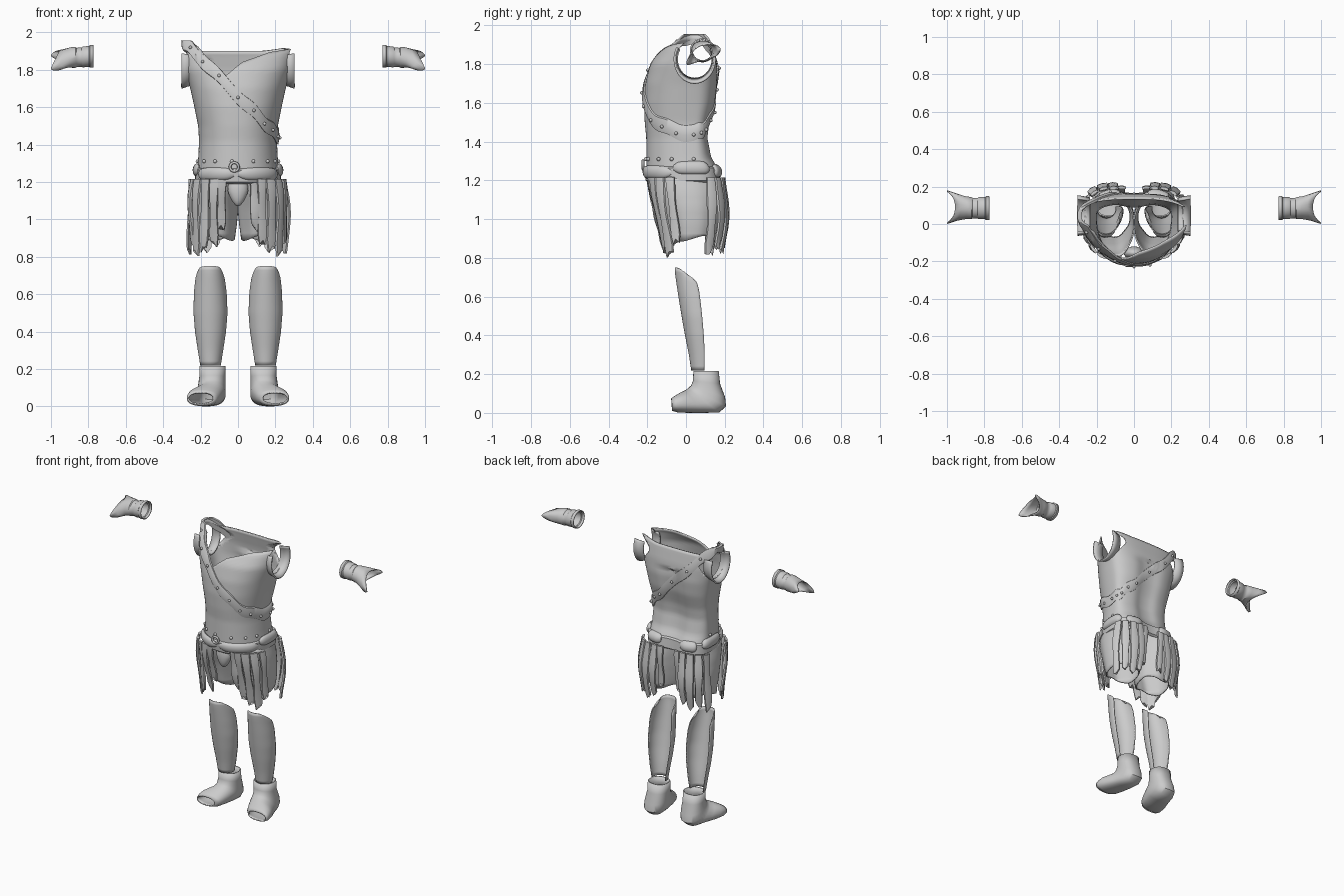
import bpy, bmesh, math, random
from mathutils import Vector

if "Cube" in bpy.data.objects:
    bpy.data.objects.remove(bpy.data.objects["Cube"])
random.seed(4)
grey = bpy.data.materials.new("plain_grey")
grey.diffuse_color = (0.6, 0.6, 0.6, 1)
grey.use_nodes = True
grey.node_tree.nodes["Principled BSDF"].inputs["Base Color"].default_value = grey.diffuse_color


def finish(name, bm, solid=0.0, angle=40):
    bmesh.ops.recalc_face_normals(bm, faces=bm.faces)
    me = bpy.data.meshes.new(name)
    bm.to_mesh(me)
    bm.free()
    ob = bpy.data.objects.new(name, me)
    bpy.context.collection.objects.link(ob)
    me.materials.append(grey)
    if solid:
        m = ob.modifiers.new("thickness", 'SOLIDIFY')
        m.thickness = solid
        m.offset = 0
    bpy.ops.object.select_all(action='DESELECT')
    ob.select_set(True)
    bpy.context.view_layer.objects.active = ob
    bpy.ops.object.shade_smooth_by_angle(angle=math.radians(angle))
    return ob


def loft(name, rings, closed=True, loop=False, solid=0.0, caps=False, bm=None):
    own = bm is None
    bm = bm or bmesh.new()
    rows = [[bm.verts.new(p) for p in r] for r in rings]
    n = len(rows[0])
    for i in range(len(rows) - (0 if loop else 1)):
        a, b = rows[i], rows[(i + 1) % len(rows)]
        for j in range(n if closed else n - 1):
            k = (j + 1) % n
            bm.faces.new((a[j], a[k], b[k], b[j]))
    if caps:
        bm.faces.new(rows[0])
        bm.faces.new(rows[-1])
    return finish(name, bm, solid) if own else None


def lerp_keys(keys, t):
    if t <= keys[0][0]:
        return keys[0][1:]
    for a, b in zip(keys, keys[1:]):
        if t <= b[0]:
            f = (t - a[0]) / (b[0] - a[0])
            return tuple(p + (q - p) * f for p, q in zip(a[1:], b[1:]))
    return keys[-1][1:]


def spow(v, e):
    return math.copysign(abs(v) ** e, v)


# torso profile: height, half width, front y, back y
BODY = [(1.20, .215, -.195, .17), (1.26, .213, -.20, .165), (1.32, .208, -.20, .13),
        (1.42, .203, -.20, .11), (1.50, .208, -.208, .12), (1.60, .228, -.212, .15),
        (1.70, .25, -.205, .162), (1.80, .28, -.18, .155), (1.88, .292, -.125, .14), (1.96, .285, -.03, .12)]
NECK = [(-.28, 1.95), (-.2, 1.92), (-.13, 1.84), (-.09, 1.775), (-.05, 1.77), (.02, 1.84), (.15, 1.89), (.28, 1.91)]
BACK = [(-.28, 1.95), (-.2, 1.90), (.1, 1.90), (.22, 1.915), (.28, 1.91)]


def body(t, z, off=0.0):
    w, f, b = lerp_keys(BODY, z)
    c, s = math.cos(t), math.sin(t)
    mid = .04
    e = .9 if s < 0 else .72
    depth = (mid - f) if s < 0 else (b - mid)
    y = mid + spow(s, e) * (depth + off)
    if s > 0 and z < 1.75:     # spine groove
        y -= .018 * math.exp(-(c / .22) ** 2)
    return Vector((spow(c, e) * (w + off), y, z))


# tunic with open neckline and round armholes
N = 96
rings = []
for i in range(37):
    ring = []
    for j in range(N):
        t = 2 * math.pi * j / N
        top = lerp_keys(NECK if math.sin(t) < 0 else BACK, .285 * math.cos(t))[0]
        ring.append(body(t, 1.2 + (top - 1.2) * i / 36))
    rings.append(ring)
tunic = loft("tunic", rings, solid=.01)


def arm_ring(x, ry, rz, n=40):
    return [(x, .045 + ry * math.cos(2 * math.pi * k / n), 1.825 + rz * math.sin(2 * math.pi * k / n)) for k in range(n)]


cutter = loft("armhole_cutter", [arm_ring(-.6, .095, .1), arm_ring(.6, .095, .1)], caps=True)
cut = tunic.modifiers.new("armholes", 'BOOLEAN')
cut.operation = 'DIFFERENCE'
cut.object = cutter
cut.solver = 'EXACT'
bpy.context.view_layer.objects.active = tunic
for m in [m.name for m in tunic.modifiers if m.type in ('SOLIDIFY', 'BOOLEAN')]:
    tunic.modifiers.move(tunic.modifiers.find(m), [x for x in range(len(tunic.modifiers))][0 if m == "thickness" else 1])
for m in ("thickness", "armholes"):
    bpy.ops.object.modifier_apply(modifier=m)
bpy.data.objects.remove(cutter)
for s, side in ((-1, "right"), (1, "left")):
    # short sleeve hem, lower part of the armhole only
    arc = [[(s * x, .045 + ry * math.cos(a), 1.825 + rz * math.sin(a))
            for a in [math.radians(150 + 240 * k / 30) for k in range(31)]]
           for x, ry, rz in ((.235, .092, .1), (.275, .1, .112), (.302, .104, .122))]
    loft(side + "_sleeve_hem", arc, closed=False, solid=.01)


def rivets(name, pts, r=.009):
    bm = bmesh.new()
    for p in pts:
        new = bmesh.ops.create_uvsphere(bm, u_segments=10, v_segments=6, radius=r)
        bmesh.ops.translate(bm, verts=new["verts"], vec=p)
    finish(name, bm)


# diagonal shoulder strap wrapping the torso
def strap_point(t, d, off):
    z = 1.65
    for _ in range(40):
        x = body(t, z, off).x
        wob = .008 * math.sin(9 * t)
        z = .5 * z + .5 * min(1.955, 1.66 - 1.0 * x + d + wob)
    return body(t, z, off)


strap = [[strap_point(2 * math.pi * j / 120, d, o)
          for d, o in ((-.042, 0), (-.04, .012), (0, .018), (.04, .012), (.042, 0))] for j in range(120)]
loft("shoulder_strap", strap, loop=True)
rivets("strap_rivets", [strap_point(math.radians(a), 0, .02) for a in range(0, 360, 18) if not 140 < a < 215])


# belt: band, padded rolls, rivets and ring buckle
def pad(name, a0, a1, z, h, thick):
    rows = []
    for i in range(17):
        f = i / 16
        k = max(.15, (1 - abs(2 * f - 1) ** 5)) ** .5
        t = math.radians(a0 + (a1 - a0) * f)
        rows.append([body(t, z + h * k * math.sin(q), .012 + thick * k * math.cos(q))
                     for q in [2 * math.pi * m / 12 for m in range(12)]])
    loft(name, rows, caps=True)


loft("belt_band", [[body(2 * math.pi * j / N, z, o) for j in range(N)]
                   for z, o in ((1.19, 0), (1.2, .014), (1.265, .016), (1.275, 0))])
for i, (a, b, z) in enumerate(((205, 266, 1.242), (270, 335, 1.242), (338, 388, 1.265), (152, 202, 1.265),
                               (42, 78, 1.25), (102, 138, 1.25))):
    pad("belt_roll_%d" % i, a, b, z, .034, .018)
rivets("belt_rivets", [body(math.radians(a), 1.31, .008) for a in (215, 238, 263, 290, 315, 335, 0, 180)], .01)
bpy.ops.mesh.primitive_torus_add(location=(-.02, -.222, 1.28), rotation=(math.pi / 2, 0, 0),
                                 major_radius=.023, minor_radius=.007, major_segments=24, minor_segments=8)
bpy.context.object.name = "buckle_ring"
bpy.context.object.data.materials.append(grey)
bpy.ops.object.shade_smooth()

# hanging cloth knot at the front
bm = bmesh.new()
bmesh.ops.create_uvsphere(bm, u_segments=20, v_segments=14, radius=1)
for v in bm.verts:
    taper = 1 if v.co.z > 0 else 1 + .35 * v.co.z
    v.co = (v.co.x * .055 * taper, -.155 + v.co.y * .035, 1.155 + v.co.z * .085)
finish("front_knot", bm)

# per side parts
for s, side in ((-1, "right"), (1, "left")):
    # shorts leg: height, centre x, half width, front y, back y
    LEG = [(.90, .128, .108, -.075, .15), (.98, .127, .118, -.095, .165), (1.06, .124, .122, -.12, .175),
           (1.14, .118, .118, -.155, .18), (1.22, .108, .107, -.175, .165)]
    rows = []
    for i in range(13):
        z = .90 + .32 * i / 12
        cx, w, f, b = lerp_keys(LEG, z)
        rows.append([(s * (cx + w * math.cos(q)), (f + b) / 2 + (b - f) / 2 * math.sin(q) + .004 * math.sin(7 * q),
                      z + (.015 * math.sin(3 * q) if i == 0 else 0))
                     for q in [2 * math.pi * k / 40 for k in range(40)]])
    loft(side + "_shorts_leg", rows, solid=.008)

    # ragged strips: top x, top y, bottom x, bottom y, width, bottom z, facing angle
    strips = ((.085, -.185, .09, -.13, .045, .95, -85), (.125, -.18, .13, -.115, .045, .87, -75),
              (.17, -.165, .18, -.105, .05, .84, -60), (.21, -.13, .225, -.085, .05, .82, -40),
              (.238, -.08, .25, -.05, .045, .88, -20),
              (.245, .13, .255, .12, .05, .83, 25), (.215, .17, .215, .165, .05, .86, 55),
              (.165, .195, .165, .185, .055, .84, 75), (.11, .2, .115, .19, .05, .87, 88),
              (.065, .185, .07, .175, .04, .93, 95))
    bm = bmesh.new()
    for x0, y0, x1, y1, w, zb, ang in strips:
        tang = Vector((-math.sin(math.radians(ang)), math.cos(math.radians(ang)), 0))
        out = Vector((math.cos(math.radians(ang)), math.sin(math.radians(ang)), 0))
        rows = []
        ph = random.uniform(0, 6)
        for i in range(9):
            f = i / 8
            c = Vector((x0 + (x1 - x0) * f, y0 + (y1 - y0) * f, 1.215 + (zb - 1.215) * f))
            c += out * (.008 * math.sin(5 * f + ph) + .012 * math.sin(math.pi * f))
            ww = w * (.5 + .07 * math.sin(8 * f + ph)) * (.75 if i == 8 else 1)
            row = []
            for u, o in ((-1, -.005), (-.9, .006), (0, .011), (.9, .006), (1, -.005), (0, -.006)):
                p = c + tang * ww * u + out * o
                if i == 8:
                    p.z += .02 * math.sin(ph + 2 * u)
                row.append((s * p.x, p.y, p.z))
            rows.append(row)
        loft("", rows, caps=True, bm=bm)
    finish(side + "_skirt_strips", bm)

    # shin guard: height, centre x, half width, front y, rear edge y
    SHIN = [(.22, .147, .052, .03, .085), (.3, .147, .065, .018, .085), (.4, .147, .08, -.002, .078),
            (.5, .147, .088, -.02, .068), (.6, .148, .085, -.036, .056), (.68, .149, .078, -.048, .045),
            (.72, .15, .073, -.054, .035), (.75, .15, .06, -.055, .0)]
    rows = []
    for i in range(25):
        z = .22 + .53 * i / 24
        cx, w, f, b = lerp_keys(SHIN, z)
        row = []
        for k in range(29):
            q = math.radians(-190 + 200 * k / 28)
            drop = .05 * max(0, (z - .62) / .13) * max(0, 1 + math.sin(q)) ** 2
            row.append((s * (cx + w * math.cos(q)), b + (b - f) * math.sin(q), z - drop * .7))
        rows.append(row)
    loft(side + "_shin_guard", rows, closed=False, solid=.006)

    # open toed boot: instep y z, sole y z, half width, centre x
    FOOT = ((.042, .215, .165, .215, .066, .137), (.04, .165, .172, .15, .066, .137), (.03, .14, .198, .08, .07, .14),
            (.02, .13, .203, .035, .072, .142), (.01, .122, .17, .006, .076, .146), (-.005, .112, .09, .004, .081, .16),
            (-.03, .1, .02, .004, .085, .178), (-.055, .085, -.04, .006, .08, .19), (-.074, .072, -.07, .014, .066, .199))
    rows = []
    for yi, zi, ys, zs, w, cx in FOOT:
        row = []
        for k in range(32):
            q = 2 * math.pi * k / 32
            m = .5 + .5 * spow(math.cos(q), .85)
            row.append((s * (cx + w * spow(math.sin(q), .85)), ys + (yi - ys) * m, zs + (zi - zs) * m))
        rows.append(row)
    boot = loft(side + "_boot", rows, solid=.008)

    # wrist wrap flaring to a two pointed hand guard
    WRAP = [(.772, .085, 1.873, .06, .057), (.79, .085, 1.872, .062, .058), (.795, .085, 1.871, .056, .053),
            (.83, .085, 1.868, .056, .053), (.835, .085, 1.867, .052, .049), (.865, .085, 1.865, .052, .049),
            (.87, .085, 1.865, .056, .053), (.895, .087, 1.865, .058, .052), (.93, .09, 1.862, .07, .046),
            (.965, .09, 1.858, .086, .04)]
    rows = []
    for i, (x, cy, cz, ry, rz) in enumerate(WRAP):
        g = max(0, (x - .88) / .085)
        row = []
        for k in range(32):
            q = 2 * math.pi * k / 32
            c, d = math.cos(q), math.sin(q)
            px = x + g * (.035 * abs(c) ** 3 - .04 * max(0, -d) - .01 * (1 - abs(c)))
            pz = cz + rz * d - g * (.055 * max(0, -c) ** 2 - .02 * max(0, c) * .8)
            row.append((s * px, cy + ry * c, pz))
        rows.append(row)
    loft(side + "_wrist_wrap", rows, solid=.006)
